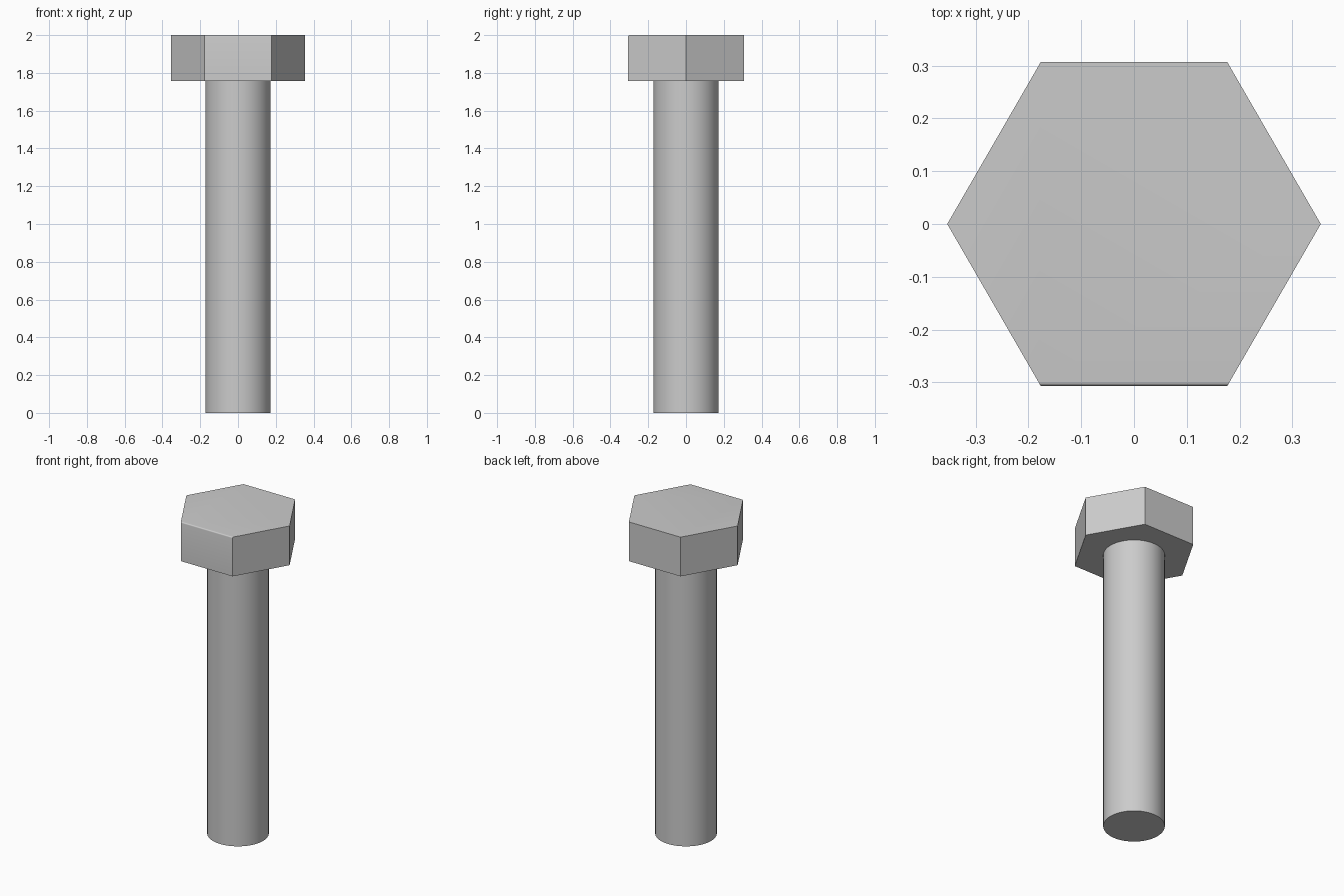
import bpy
import bmesh
from math import radians

cube = bpy.data.objects.get("Cube")
if cube:
    bpy.data.objects.remove(cube, do_unlink=True)

HEAD_BOTTOM, TOP = 1.757, 2.0
HEAD_RADIUS, SHAFT_RADIUS = 0.354, 0.173

# Plain grey metal
steel = bpy.data.materials.new("grey_steel")
steel.use_nodes = True
colour = (0.6, 0.6, 0.6, 1)
steel.diffuse_color = colour
steel.node_tree.nodes["Principled BSDF"].inputs["Base Color"].default_value = colour


def prism(name, sides, radius, bottom, top):
    bpy.ops.mesh.primitive_cylinder_add(
        vertices=sides, radius=radius, depth=top - bottom,
        location=(0, 0, (bottom + top) / 2))
    obj = bpy.context.object
    obj.name = name
    obj.data.materials.append(steel)
    return obj


# Round shaft, its end seated just inside the head
shaft = prism("shaft", 96, SHAFT_RADIUS, 0, HEAD_BOTTOM + 0.01)
bpy.ops.object.shade_smooth_by_angle(angle=radians(30))

# Hexagonal head with corners on the x axis
head = prism("hex_head", 6, HEAD_RADIUS, HEAD_BOTTOM, TOP)
head.rotation_euler.z = radians(30)
bpy.ops.object.transform_apply(location=True, rotation=True, scale=True)

# Tiny rounding on the front top edge
bm = bmesh.new()
bm.from_mesh(head.data)
front_edge = [e for e in bm.edges
              if all(v.co.z > TOP - 0.01 and v.co.y < -0.2 for v in e.verts)]
bmesh.ops.bevel(bm, geom=front_edge, offset=0.007, offset_type='OFFSET',
                segments=4, profile=0.5, affect='EDGES')
bm.to_mesh(head.data)
bm.free()
bpy.ops.object.shade_smooth_by_angle(angle=radians(30))
